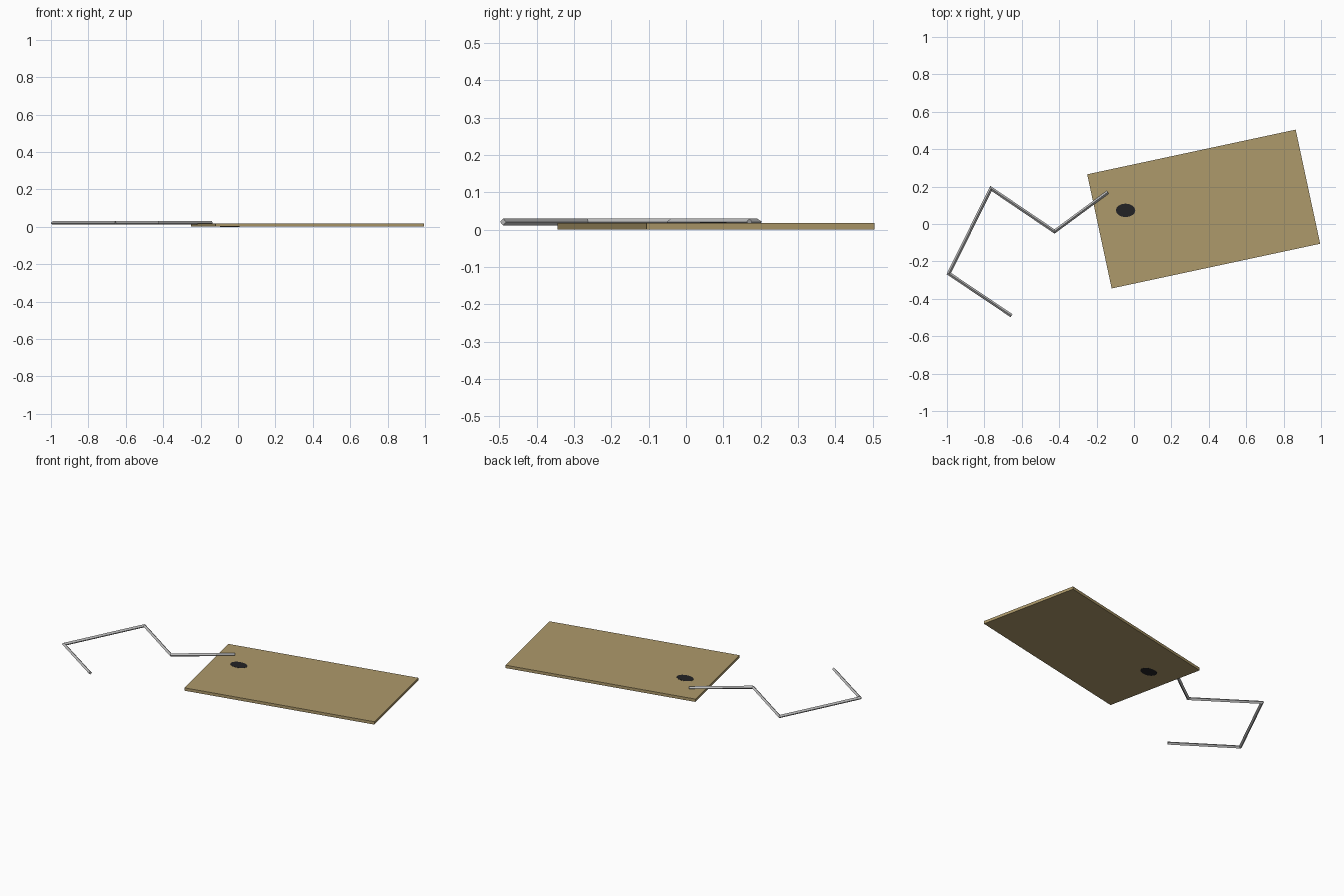
import bpy, bmesh, math
from mathutils import Vector

if "Cube" in bpy.data.objects:
    bpy.data.objects.remove(bpy.data.objects["Cube"])


def material(name, rgb):
    m = bpy.data.materials.new(name)
    m.diffuse_color = (*rgb, 1)
    m.use_nodes = True
    m.node_tree.nodes["Principled BSDF"].inputs["Base Color"].default_value = m.diffuse_color
    return m


def make(name, bm, mat):
    bmesh.ops.recalc_face_normals(bm, faces=bm.faces)
    mesh = bpy.data.meshes.new(name)
    bm.to_mesh(mesh)
    bm.free()
    mesh.materials.append(mat)
    obj = bpy.data.objects.new(name, mesh)
    bpy.context.collection.objects.link(obj)
    return obj


tan = material("tan board", (0.42, 0.32, 0.145))
steel = material("steel grey", (0.5, 0.5, 0.5))
black = material("dark spot", (0.016, 0.016, 0.018))

# flat board, turned a little
bm = bmesh.new()
bmesh.ops.create_cube(bm, size=1)
bmesh.ops.scale(bm, vec=(1.14, 0.624, 0.0175), verts=bm.verts)
board = make("board", bm, tan)
board.location = (0.3725, 0.08, 0.00925)
board.rotation_euler.z = math.radians(12.1)

# dark spot going through the board, visible above and below
bm = bmesh.new()
bmesh.ops.create_cone(bm, cap_ends=True, segments=16, radius1=1, radius2=1, depth=1)
bmesh.ops.scale(bm, vec=(0.052, 0.036, 0.019), verts=bm.verts)
spot = make("spot", bm, black)
spot.location = (-0.045, 0.073, 0.0095)

# bent rod: diamond section swept along a zigzag with mitred corners
path = [Vector(p) for p in ((-0.14, 0.17), (-0.425, -0.04), (-0.765, 0.19),
                            (-0.99, -0.265), (-0.655, -0.49))]
R, Z = 0.0095, 0.0205
bm = bmesh.new()
rings = []
for i, p in enumerate(path):
    dirs = [(path[k + 1] - path[k]).normalized()
            for k in (i - 1, i) if 0 <= k < len(path) - 1]
    normals = [Vector((-d.y, d.x)) for d in dirs]
    miter = sum(normals, Vector((0, 0))).normalized()
    miter *= R / miter.dot(normals[0])
    rings.append([bm.verts.new((p.x + s * miter.x, p.y + s * miter.y, Z + t * R))
                  for s, t in ((1, 0), (0, 1), (-1, 0), (0, -1))])
for a, b in zip(rings, rings[1:]):
    for k in range(4):
        n = (k + 1) % 4
        bm.faces.new((a[k], a[n], b[n], b[k]))
bm.faces.new(rings[0])
bm.faces.new(rings[-1])
make("bent_rod", bm, steel)
